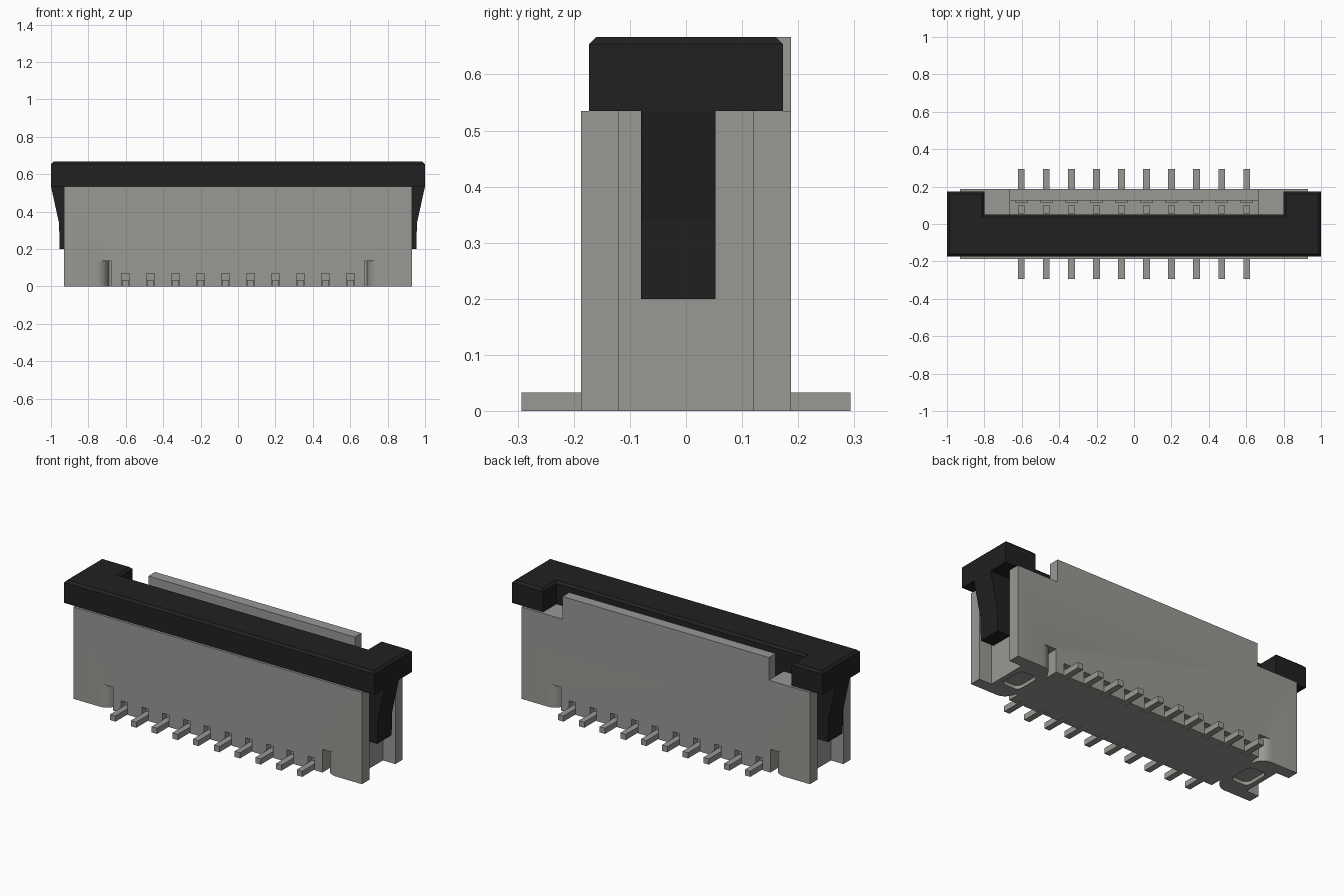
import bpy, bmesh, math
from mathutils import Vector

if "Cube" in bpy.data.objects:
    bpy.data.objects.remove(bpy.data.objects["Cube"], do_unlink=True)


def material(name, rgb):
    m = bpy.data.materials.new(name)
    m.use_nodes = True
    m.diffuse_color = (*rgb, 1)
    m.node_tree.nodes["Principled BSDF"].inputs["Base Color"].default_value = (*rgb, 1)
    return m


GREY = material("warm grey", (0.32, 0.316, 0.30))
BLACK = material("black plastic", (0.015, 0.015, 0.015))


def prism(bm, pts, lo, hi, axis="z"):
    """Extrude a 2D outline: (x, y) along z, or (x, z) along y."""
    def place(p, t):
        return (p[0], p[1], t) if axis == "z" else (p[0], t, p[1])
    a = [bm.verts.new(place(p, lo)) for p in pts]
    b = [bm.verts.new(place(p, hi)) for p in pts]
    n = len(pts)
    faces = [bm.faces.new(a), bm.faces.new(b)]
    for i in range(n):
        j = (i + 1) % n
        faces.append(bm.faces.new((a[i], a[j], b[j], b[i])))
    bmesh.ops.recalc_face_normals(bm, faces=faces)


def box(bm, x0, x1, y0, y1, z0, z1):
    prism(bm, [(x0, y0), (x1, y0), (x1, y1), (x0, y1)], z0, z1)


def make(name, bm, mat):
    me = bpy.data.meshes.new(name)
    bm.to_mesh(me)
    bm.free()
    me.materials.append(mat)
    ob = bpy.data.objects.new(name, me)
    bpy.context.collection.objects.link(ob)
    return ob


PINS = [(i - 4.5) * 0.1337 for i in range(10)]
SIGNS = (-1, 1)

# Housing: block with an open channel in each end
half = [(0.93, -0.187), (0.93, -0.12), (0.85, -0.12),
        (0.85, 0.12), (0.93, 0.12), (0.93, 0.187)]
bm = bmesh.new()
prism(bm, half + [(-x, y) for x, y in reversed(half)], 0, 0.535)
housing = make("housing", bm, GREY)

# Cutters: cable slot, pin windows, rounded foot notches, underside pockets
bm = bmesh.new()
box(bm, -0.665, 0.665, 0.0, 0.125, 0.12, 0.6)
for x in PINS:
    for s in SIGNS:
        box(bm, x - 0.021, x + 0.021, *sorted((s * 0.15, s * 0.25)), -0.05, 0.07)
arc = [(0.76 - 0.07 * math.cos(a), 0.117 + 0.07 * math.sin(a))
       for a in [math.radians(15 * k) for k in range(7)]]
notch = [(0.675, 0.117)] + arc + [(0.76, 0.22), (0.675, 0.22)]
pocket = []
for cx, cy, start in ((0.79, 0.05, 0), (0.735, 0.05, 90), (0.735, -0.05, 180), (0.79, -0.05, 270)):
    for k in range(5):
        a = math.radians(start + 22.5 * k)
        pocket.append((cx + 0.03 * math.cos(a), cy + 0.03 * math.sin(a)))
for sx in SIGNS:
    for sy in SIGNS:
        prism(bm, [(sx * x, sy * y) for x, y in notch], -0.05, 0.135)
    prism(bm, [(sx * x, y) for x, y in pocket], -0.05, 0.02)
cutter = make("cutter", bm, GREY)
cutter.hide_render = True

mod = housing.modifiers.new("cuts", "BOOLEAN")
mod.operation = "DIFFERENCE"
mod.solver = "EXACT"
mod.object = cutter
bpy.context.view_layer.objects.active = housing
housing.select_set(True)
bpy.ops.object.modifier_apply(modifier="cuts")
bpy.data.objects.remove(cutter, do_unlink=True)
bpy.ops.object.shade_smooth_by_angle(angle=math.radians(30))

# Raised wall behind the cable slot
bm = bmesh.new()
box(bm, -0.665, 0.665, 0.125, 0.187, 0.535, 0.667)
make("raised_back_wall", bm, GREY)

# Contacts: foot crossing the underside and a spring blade in the slot
for i, x in enumerate(PINS):
    bm = bmesh.new()
    box(bm, x - 0.0175, x + 0.0175, -0.293, 0.293, -0.0, 0.033)
    box(bm, x - 0.0175, x + 0.0175, 0.055, 0.10, 0.12, 0.42)
    box(bm, x - 0.033, x + 0.033, 0.112, 0.125, 0.12, 0.50)
    make(f"contact_{i + 1}", bm, GREY)

# Locking bar: U-shaped cap with chamfered top edges
outline = [(-1, -0.173), (1, -0.173), (1, 0.173), (0.8, 0.173),
           (0.8, 0.05), (-0.8, 0.05), (-0.8, 0.173), (-1, 0.173)]
bm = bmesh.new()
prism(bm, outline, 0.535, 0.667)
top = [e for e in bm.edges if all(v.co.z > 0.66 for v in e.verts)]
bmesh.ops.bevel(bm, geom=top, offset=0.013, segments=1, affect="EDGES")
make("locking_bar", bm, BLACK)

# Tongue of the bar reaching into the slot
bm = bmesh.new()
box(bm, -0.655, 0.655, 0.005, 0.045, 0.25, 0.535)
make("locking_tongue", bm, BLACK)

# Tapered arms of the bar running down the end channels
arm = [(0.86, 0.535), (1.0, 0.535), (0.957, 0.34), (0.953, 0.20), (0.87, 0.20)]
for s, side in ((1, "left"), (-1, "right")):
    bm = bmesh.new()
    prism(bm, [(s * x, z) for x, z in arm], -0.08, 0.053, axis="y")
    make(f"{side}_arm", bm, BLACK)
